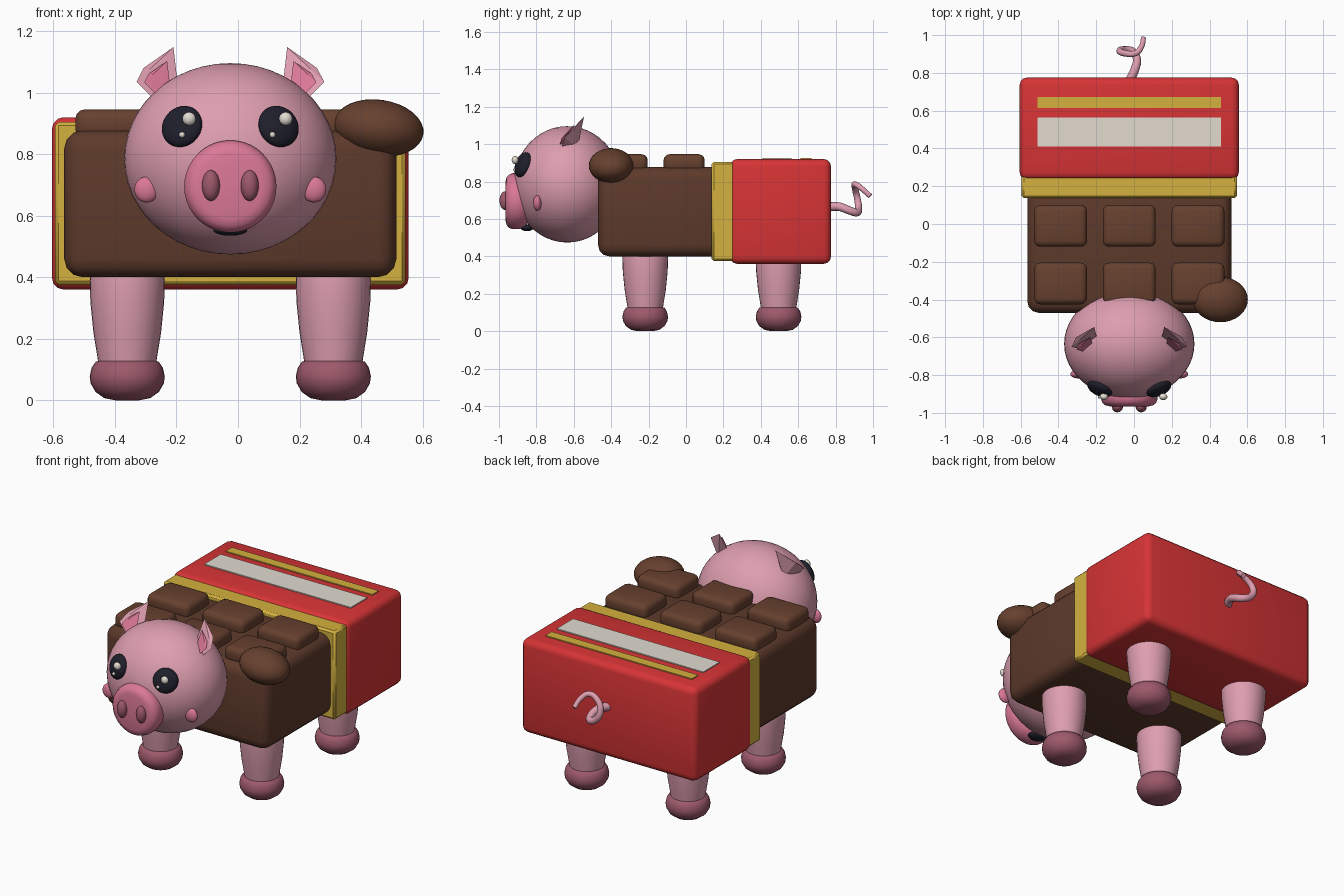
import bpy, bmesh, math
from mathutils import Vector, Matrix

if "Cube" in bpy.data.objects:
    bpy.data.objects.remove(bpy.data.objects["Cube"])

CX = -0.025  # symmetry plane of the animal


def mat(name, r, g, b):
    m = bpy.data.materials.new(name)
    m.diffuse_color = (r, g, b, 1)
    m.use_nodes = True
    m.node_tree.nodes["Principled BSDF"].inputs["Base Color"].default_value = m.diffuse_color
    return m


RED = mat("wrapper red", 0.68, 0.034, 0.036)
GOLD = mat("foil gold", 0.66, 0.44, 0.05)
CHOC = mat("chocolate", 0.11, 0.042, 0.024)
CHOC2 = mat("light chocolate", 0.135, 0.052, 0.028)
PINK = mat("pig pink", 0.73, 0.34, 0.43)
ROSE = mat("rose pink", 0.71, 0.19, 0.31)
HOOF = mat("dusky pink", 0.34, 0.10, 0.145)
BLACK = mat("eye black", 0.013, 0.014, 0.024)
CREAM = mat("cream", 0.76, 0.71, 0.63)


def finish(bm, name, material, angle=40):
    bmesh.ops.recalc_face_normals(bm, faces=bm.faces)
    me = bpy.data.meshes.new(name)
    bm.to_mesh(me)
    bm.free()
    me.materials.append(material)
    for p in me.polygons:
        p.use_smooth = True
    me.set_sharp_from_angle(angle=math.radians(angle))
    ob = bpy.data.objects.new(name, me)
    bpy.context.collection.objects.link(ob)
    return ob


def box(name, lo, hi, material, bevel=0.0, segs=3):
    lo, hi = Vector(lo), Vector(hi)
    bm = bmesh.new()
    bmesh.ops.create_cube(bm, size=1, matrix=Matrix.Translation((lo + hi) / 2) @ Matrix.Diagonal((*(hi - lo), 1)))
    if bevel:
        bmesh.ops.bevel(bm, geom=bm.edges[:], offset=bevel, segments=segs, profile=0.5, affect='EDGES')
    return finish(bm, name, material)


def ball(name, c, r, material, rot=None, seg=32):
    bm = bmesh.new()
    m = Matrix.Translation(c) @ (rot or Matrix()) @ Matrix.Diagonal((*r, 1))
    bmesh.ops.create_uvsphere(bm, u_segments=seg, v_segments=seg // 2, radius=1, matrix=m)
    return finish(bm, name, material, 80)


def lathe(name, profile, matrix, material, seg=32):
    # revolve (radius, height) points about local z, capping both ends
    bm = bmesh.new()
    rings = [[bm.verts.new(matrix @ Vector((r * math.cos(a), r * math.sin(a), z)))
              for a in (2 * math.pi * i / seg for i in range(seg))] for r, z in profile]
    for a, b in zip(rings, rings[1:]):
        for i in range(seg):
            j = (i + 1) % seg
            bm.faces.new((a[i], a[j], b[j], b[i]))
    bm.faces.new(rings[0])
    bm.faces.new(rings[-1])
    return finish(bm, name, material, 50)


def hull(name, pts, material):
    bm = bmesh.new()
    for p in pts:
        bm.verts.new(p)
    bmesh.ops.convex_hull(bm, input=bm.verts[:])
    return finish(bm, name, material, 20)


# chocolate bar body, foil band and wrapper
box("chocolate_body", (CX - .54, -.47, .40), (CX + .54, .30, .878), CHOC, .06)
box("foil_band", (CX - .57, .137, .375), (CX + .57, .26, .905), GOLD, .012, 1)
box("wrapper", (CX - .58, .235, .36), (CX + .58, .775, .92), RED, .038)
box("label_panel", (CX - .485, .41, .917), (CX + .485, .565, .926), CREAM)
box("label_stripe", (CX - .485, .613, .917), (CX + .485, .672, .926), GOLD)

# raised squares on the bar
for x in (-.364, 0, .364):
    for y in (-.315, -.01):
        box("chocolate_square", (CX + x - .14, y - .11, .85), (CX + x + .14, y + .11, .946), CHOC2, .032)
ball("melted_blob", (.457, -.40, .885), (.147, .12, .092), CHOC2, Matrix.Rotation(math.radians(8), 4, 'Y'))

# legs and hooves
for x in (-.335, .335):
    for y in (-.218, .495):
        m = Matrix.Translation((CX + x, y, 0))
        lathe("leg", [(.09, .09), (.097, .14), (.110, .22), (.120, .32), (.122, .39), (.115, .47)], m, PINK)
        lathe("hoof", [(.04, 0), (.075, .007), (.103, .027), (.119, .055), (.122, .078),
                       (.116, .105), (.103, .125), (.08, .132)], m, HOOF)

# head and snout
HC, HR = Vector((CX, -.635, .785)), Vector((.345, .288, .311))
ball("head", HC, HR, PINK, seg=48)
face = Matrix.Translation((CX, -.88, .695)) @ Matrix.Rotation(math.radians(90), 4, 'X')
lathe("snout", [(.125, -.03), (.143, -.015), (.150, .015), (.150, .045), (.143, .065),
                (.128, .079), (.105, .085)], face, ROSE, 40)
ball("mouth", (CX, -.85, .553), (.055, .035, .018), BLACK)

for s in (-1, 1):
    ball("nostril", (CX + s * .063, -.968, .698), (.029, .029, .05), HOOF)
    # eye, flattened along the head's surface normal
    d = Vector((s * .157, 0, .105))
    d.y = -HR.y * math.sqrt(1 - (d.x / HR.x) ** 2 - (d.z / HR.z) ** 2)
    n = Vector((d.x / HR.x ** 2, d.y / HR.y ** 2, d.z / HR.z ** 2))
    ball("eye", HC + d, (.07, .07, .032), BLACK, n.to_track_quat('Z', 'Y').to_matrix().to_4x4())
    ex = CX + s * .157
    ball("eye_glint_large", (ex + .023, -.914, .915), (.022, .018, .022), CREAM, seg=16)
    ball("eye_glint_small", (ex - s * .0 - .02 * (s + 1) / 2 + .0, -.914, .863), (.01, .01, .01), CREAM, seg=12)
    ball("cheek", (CX + s * .272, -.795, .685), (.04, .022, .042), ROSE)
    # folded ear with a smaller inner ear in front
    ear = [Vector((CX + s * x, y, z)) for x, y, z in (
        (.185, -.545, 1.148), (.305, -.65, 1.035), (.282, -.60, 1.08),
        (.24, -.668, .97), (.17, -.61, 1.02), (.215, -.58, .98))]
    hull("ear", ear, PINK)
    mid = Vector((CX + s * .228, -.62, 1.04))
    shift = Vector((s * .004, -.026, -.004))
    hull("inner_ear", [mid + (p - mid) * .62 + shift for p in ear], ROSE)

# curly tail
path = [(-.025, .755, .665), (.005, .82, .665), (.015, .875, .645), (-.005, .912, .634), (-.055, .922, .66),
        (-.075, .915, .715), (-.045, .903, .765), (.01, .905, .785), (.04, .94, .762), (.05, .985, .722)]
cu = bpy.data.curves.new("tail_path", 'CURVE')
cu.dimensions = '3D'
cu.bevel_depth = .022
cu.bevel_resolution = 4
cu.use_fill_caps = True
sp = cu.splines.new('BEZIER')
sp.bezier_points.add(len(path) - 1)
for i, (bp, co) in enumerate(zip(sp.bezier_points, path)):
    bp.co = co
    bp.handle_left_type = bp.handle_right_type = 'AUTO'
    bp.radius = 1.1 - .5 * i / (len(path) - 1)
sp.resolution_u = 6
cu.materials.append(PINK)
bpy.context.collection.objects.link(bpy.data.objects.new("tail", cu))
